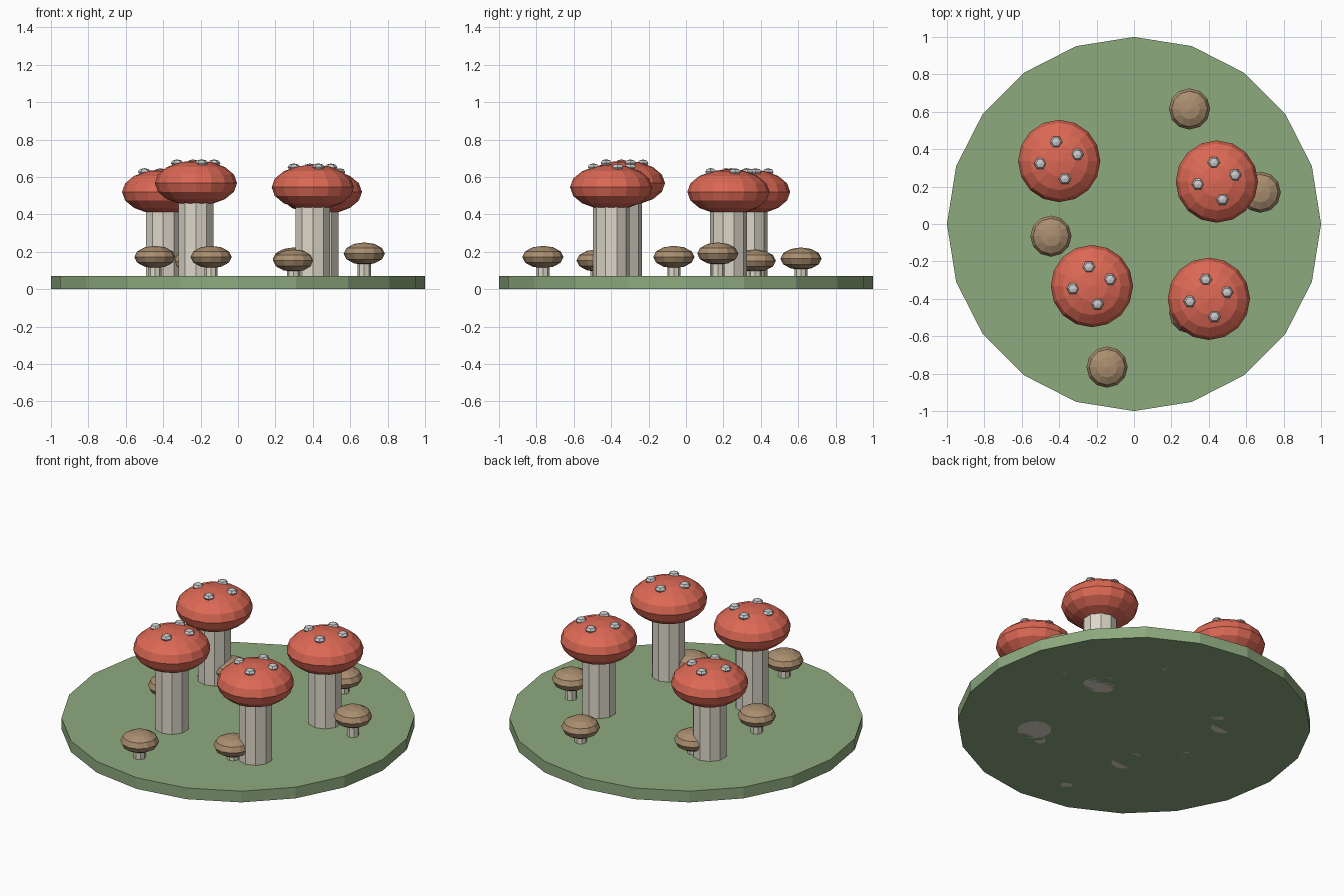
import bpy
from math import pi, sqrt, radians

if "Cube" in bpy.data.objects:
    bpy.data.objects.remove(bpy.data.objects["Cube"])


def material(name, r, g, b):
    m = bpy.data.materials.new(name)
    m.diffuse_color = (r, g, b, 1)
    m.use_nodes = True
    m.node_tree.nodes["Principled BSDF"].inputs["Base Color"].default_value = m.diffuse_color
    return m


GREEN = material("grass_green", 0.27, 0.40, 0.21)
RED = material("cap_red", 0.72, 0.14, 0.09)
BROWN = material("cap_brown", 0.40, 0.27, 0.16)
CREAM = material("stem_cream", 0.72, 0.68, 0.58)
WHITE = material("spot_white", 0.85, 0.85, 0.83)


def finish(name, mat):
    ob = bpy.context.object
    ob.name = name
    ob.data.materials.append(mat)
    return ob


def cylinder(name, x, y, z0, z1, r, sides, mat):
    bpy.ops.mesh.primitive_cylinder_add(vertices=sides, radius=r, depth=z1 - z0,
                                        location=(x, y, (z0 + z1) / 2))
    return finish(name, mat)


def ellipsoid(name, x, y, z, r, h, seg, rings, mat, turn=0):
    bpy.ops.mesh.primitive_uv_sphere_add(segments=seg, ring_count=rings, radius=1,
                                         location=(x, y, z), rotation=(0, 0, turn))
    bpy.context.object.scale = (r, r, h)
    return finish(name, mat)


# grassy disc
cylinder("ground_disc", 0, 0, 0, 0.07, 1.0, 20, GREEN)

# large red mushrooms: x, y, cap centre height
CAP_R, CAP_H = 0.22, 0.121
spots = [(-0.016, 0.102), (0.097, 0.035), (-0.101, -0.014), (0.03, -0.095)]
large = [(-0.40, 0.337, 0.52), (0.443, 0.227, 0.52),
         (-0.225, -0.332, 0.567), (0.40, -0.40, 0.545)]
for i, (x, y, z) in enumerate(large, 1):
    cylinder(f"large_stem_{i}", x, y, 0, z, 0.098, 10, CREAM)
    ellipsoid(f"large_cap_{i}", x, y, z, CAP_R, CAP_H, 16, 8, RED)
    # raised spots on the cap
    for j, (dx, dy) in enumerate(spots, 1):
        dz = CAP_H * sqrt(1 - (dx * dx + dy * dy) / CAP_R ** 2)
        ellipsoid(f"cap_spot_{i}_{j}", x + dx, y + dy, z + dz, 0.034, 0.02,
                  6, 4, WHITE, radians(30))

# small brown mushrooms: x, y, cap centre height
small = [(0.297, 0.615, 0.163), (0.675, 0.17, 0.19), (-0.444, -0.065, 0.172),
         (-0.144, -0.765, 0.172), (0.297, -0.475, 0.153), (-0.31, 0.37, 0.152)]
for i, (x, y, z) in enumerate(small, 1):
    cylinder(f"small_stem_{i}", x, y, 0, z, 0.035, 8, CREAM)
    ellipsoid(f"small_cap_{i}", x, y, z, 0.11, 0.06, 12, 6, BROWN)
